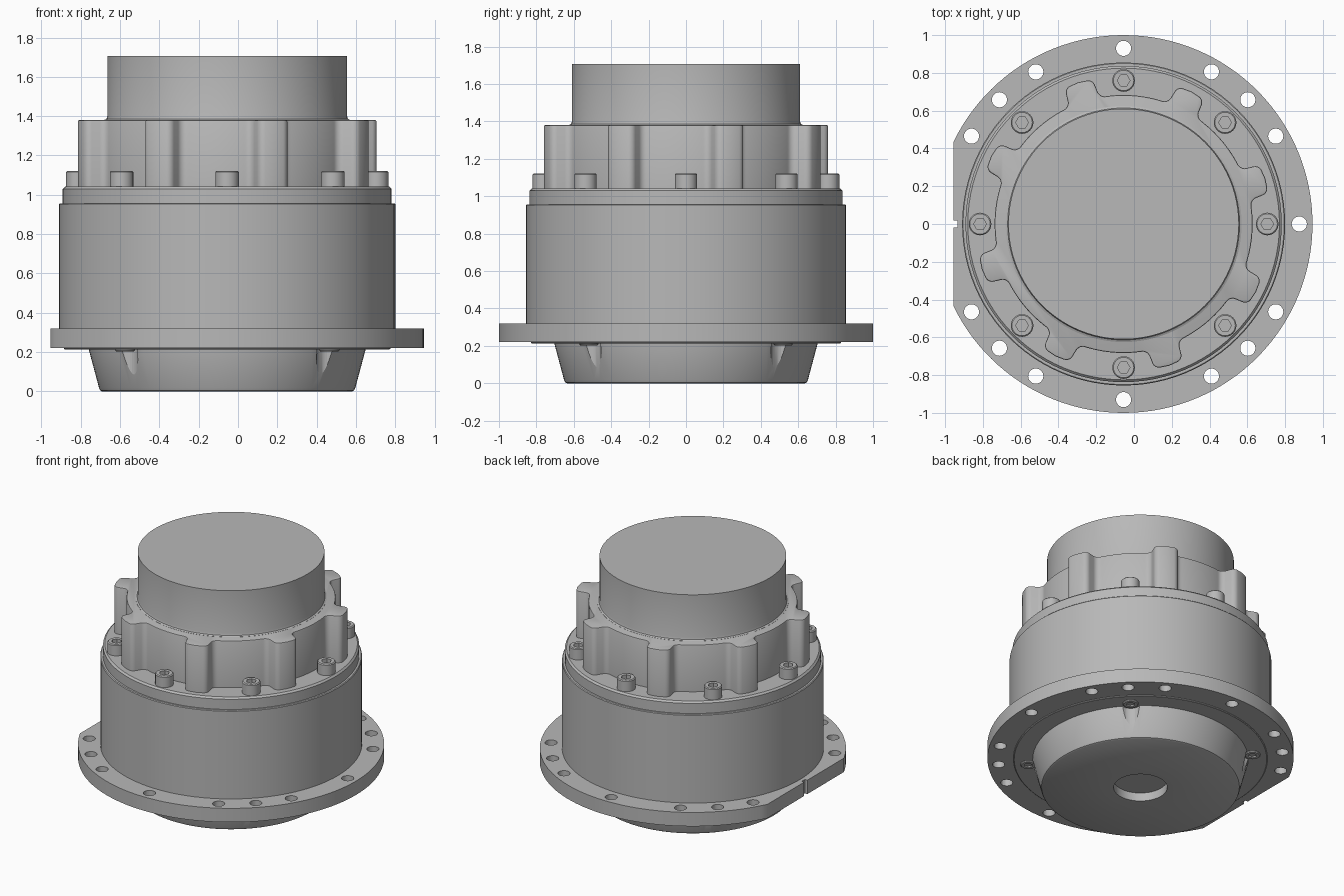
import bpy, bmesh
from math import sin, cos, pi, radians, hypot

cube = bpy.data.objects.get("Cube")
if cube:
    bpy.data.objects.remove(cube)

AXIS_X = -0.055  # the round parts share this off-centre axis

steel = bpy.data.materials.new("machined_grey")
steel.use_nodes = True
GREY = (0.48, 0.48, 0.48, 1)
steel.diffuse_color = GREY
steel.node_tree.nodes["Principled BSDF"].inputs["Base Color"].default_value = GREY


def polar(r, deg):
    return r * cos(radians(deg)), r * sin(radians(deg))


def finish(name, bm, loc=(AXIS_X, 0, 0), smooth=True):
    bmesh.ops.recalc_face_normals(bm, faces=bm.faces)
    mesh = bpy.data.meshes.new(name)
    bm.to_mesh(mesh)
    bm.free()
    ob = bpy.data.objects.new(name, mesh)
    ob.location = loc
    bpy.context.collection.objects.link(ob)
    mesh.materials.append(steel)
    if smooth:
        shade(ob)
    return ob


def shade(ob):
    bpy.ops.object.select_all(action='DESELECT')
    ob.select_set(True)
    bpy.context.view_layer.objects.active = ob
    bpy.ops.object.shade_smooth_by_angle(angle=radians(30))


def lathe(name, profile, segs=96, loc=(AXIS_X, 0, 0), hex_rings=0):
    """Spin (r, z) rings and cap both ends; the last hex_rings rings are hexagonal."""
    bm = bmesh.new()
    rings = []
    for n, (r, z) in enumerate(profile):
        is_hex = n >= len(profile) - hex_rings
        ring = []
        for i in range(segs):
            a = 360 * i / segs
            rr = r / cos(radians(a % 60 - 30)) if is_hex else r
            ring.append(bm.verts.new((*polar(rr, a), z)))
        rings.append(ring)
    for lo, hi in zip(rings, rings[1:]):
        for i in range(segs):
            j = (i + 1) % segs
            bm.faces.new((lo[i], lo[j], hi[j], hi[i]))
    bm.faces.new(rings[0])
    bm.faces.new(rings[-1])
    return finish(name, bm, loc)


def extrude_outline(bm, height):
    """Raise the single flat face in bm into a solid."""
    base = bm.faces[:]
    top = bmesh.ops.extrude_face_region(bm, geom=base, use_keep_orig=True)["geom"]
    moved = [g for g in top if isinstance(g, bmesh.types.BMVert)]
    bmesh.ops.translate(bm, verts=moved, vec=(0, 0, height))


def drill(ob, spots, radius, z0, z1):
    """Cut vertical round holes at each (x, y) measured from the axis."""
    bm = bmesh.new()
    for x, y in spots:
        made = bmesh.ops.create_cone(bm, cap_ends=True, segments=32, radius1=radius,
                                     radius2=radius, depth=z1 - z0)
        bmesh.ops.translate(bm, verts=made["verts"], vec=(x, y, (z0 + z1) / 2))
    cutter = finish("hole_cutter", bm, smooth=False)
    cutter.hide_render = True
    mod = ob.modifiers.new("holes", 'BOOLEAN')
    mod.operation, mod.solver, mod.object = 'DIFFERENCE', 'EXACT', cutter
    bpy.context.view_layer.objects.active = ob
    bpy.ops.object.modifier_apply(modifier=mod.name)
    bpy.data.objects.remove(cutter)
    shade(ob)


# Mounting flange: disc with one flat side and a small notch
bm = bmesh.new()
FLAT = 154.16
pts = [polar(1, -FLAT + 2 * FLAT * i / 110) for i in range(111)]
pts += [(-0.9, 0.018), (-0.88, 0.018), (-0.88, -0.018), (-0.9, -0.018)]
bm.faces.new([bm.verts.new((x, y, 0.22)) for x, y in pts])
extrude_outline(bm, 0.1)
flange = finish("mounting_flange", bm)
angles = [0, 90, -90] + [s * a for s in (1, -1) for a in (30, 45, 60, 120, 135, 150)]
drill(flange, [polar(0.93, a) for a in angles], 0.04, 0.1, 0.5)

# Cover plate under the flange
lathe("lower_cover_plate", [(0.83, 0.26), (0.83, 0.217), (0.825, 0.213)])

# Tapered end cap with a round recess and four bolt pockets
cap = lathe("lower_end_cap", [(0.175, 0.06), (0.175, 0), (0.637, 0), (0.646, 0.005),
                              (0.652, 0.018), (0.706, 0.22), (0.706, 0.25)])
pockets = [polar(0.735, 45 + 90 * i) for i in range(4)]
drill(cap, pockets, 0.065, -0.1, 0.212)

# Main housing and its upper lip
lathe("main_housing", [(0.855, 0.3), (0.855, 0.952), (0.85, 0.957)])
lathe("housing_lip", [(0.837, 0.94), (0.837, 1.03), (0.825, 1.042)])

# Lobed ring: eight lobes with rounded corners
bm = bmesh.new()
corners = []
pts = []
for k in range(8):
    mid = 17.8 + 45 * k
    for r, a in ((0.683, -7.2), (0.783, -5.7), (0.788, 0), (0.783, 5.7), (0.683, 7.2)):
        v = bm.verts.new((*polar(r, mid + a), 1.03))
        pts.append(v)
        if a:
            corners.append(v)
    for i in range(1, 9):
        a = 7.2 + 30.6 * i / 9
        pts.append(bm.verts.new((*polar(0.683, mid + a), 1.03)))
bm.faces.new(pts)
bmesh.ops.bevel(bm, geom=corners, offset=0.03, segments=5, profile=0.5, affect='VERTICES')
extrude_outline(bm, 0.35)
rim = [e for e in bm.edges if all(v.co.z > 1.3 for v in e.verts)]
bmesh.ops.bevel(bm, geom=rim, offset=0.008, segments=2, profile=0.5, affect='EDGES')
finish("lobed_ring", bm)

# Top drum with a small fillet at its foot
lathe("top_drum", [(0.625, 1.37), (0.625, 1.381), (0.614, 1.386), (0.61, 1.4), (0.61, 1.707)])

# Socket-head bolts on the lip and under the cap
HEAD = [(0.06, -0.09), (0.06, -0.006), (0.054, 0), (0.029, 0), (0.029, -0.04)]
for i in range(8):
    x, y = polar(0.76, 45 * i)
    lathe(f"lip_bolt_{i + 1}", HEAD, 24, (AXIS_X + x, y, 1.122), 2)
for i, (x, y) in enumerate(pockets):
    bolt = lathe(f"cap_bolt_{i + 1}", HEAD, 24, (AXIS_X + x, y, 0.203), 2)
    bolt.scale = (0.85, 0.85, 1)
    bolt.rotation_euler.x = pi
